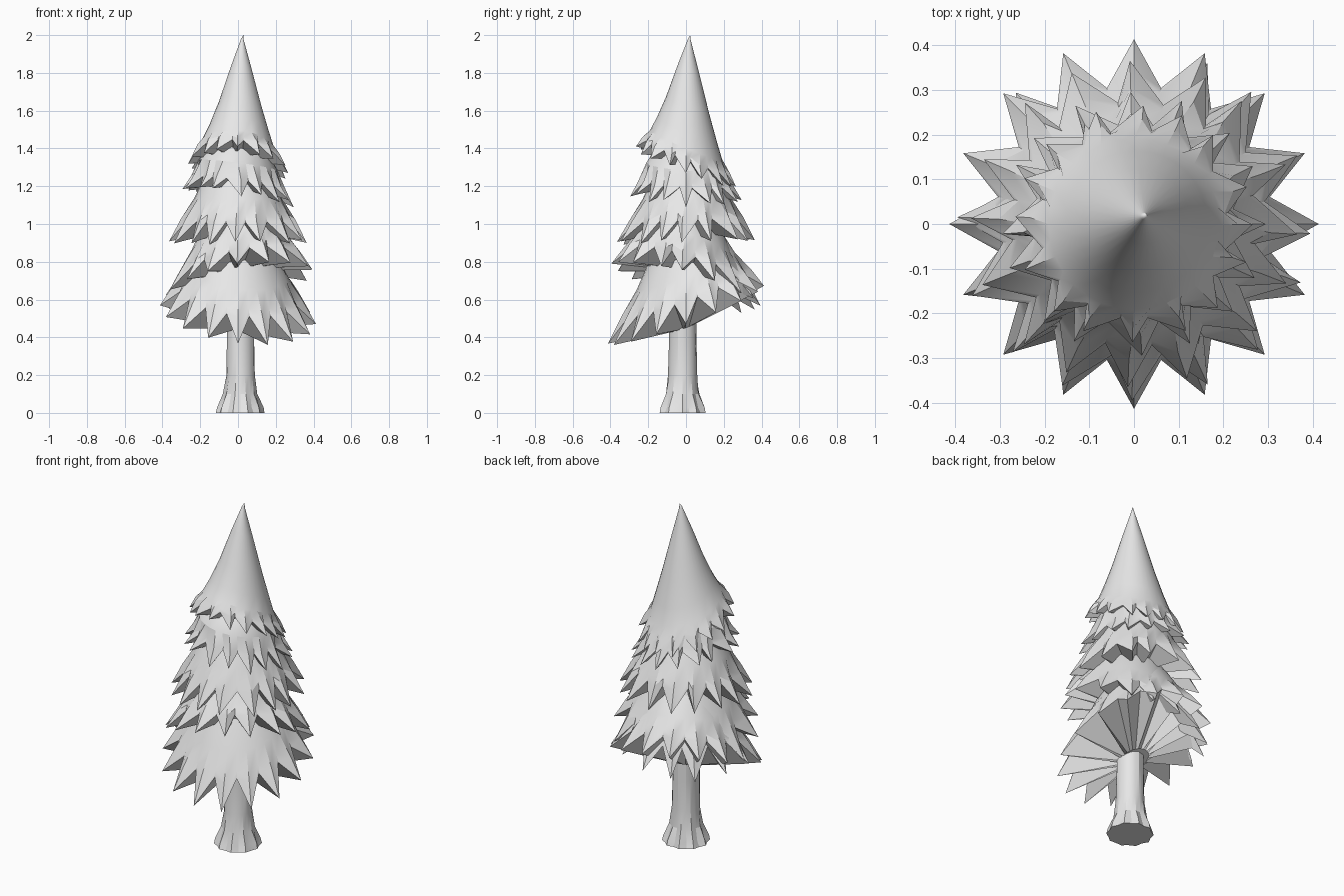
import bpy, bmesh, math, random

random.seed(4)
default_cube = bpy.data.objects.get("Cube")
if default_cube:
    bpy.data.objects.remove(default_cube)

grey = bpy.data.materials.new("plain_grey")
grey.use_nodes = True
colour = (0.8, 0.8, 0.8, 1)
grey.diffuse_color = colour
grey.node_tree.nodes["Principled BSDF"].inputs["Base Color"].default_value = colour


def skin(name, rings, top=None, bottom=None):
    """Join equal rings of points with quads and close the two ends."""
    bm = bmesh.new()
    loops = [[bm.verts.new(p) for p in ring] for ring in rings]
    count = len(loops[0])
    for low, high in zip(loops, loops[1:]):
        for i in range(count):
            j = (i + 1) % count
            bm.faces.new((low[i], low[j], high[j], high[i]))
    for loop, point in ((loops[0], bottom), (loops[-1], top)):
        if point is None:
            bm.faces.new(loop)
        else:
            tip = bm.verts.new(point)
            for i in range(count):
                bm.faces.new((loop[i], loop[(i + 1) % count], tip))
    bmesh.ops.recalc_face_normals(bm, faces=bm.faces)
    mesh = bpy.data.meshes.new(name)
    bm.to_mesh(mesh)
    bm.free()
    mesh.materials.append(grey)
    obj = bpy.data.objects.new(name, mesh)
    bpy.context.collection.objects.link(obj)
    bpy.ops.object.select_all(action='DESELECT')
    obj.select_set(True)
    bpy.context.view_layer.objects.active = obj
    bpy.ops.object.shade_smooth_by_angle(angle=math.radians(20))


TEETH = 16
SKIRT = [(0.63, 0.23), (0.48, 0.35), (0.25, 0.47)]


def tier(name, radius, z, tilt, tooth, valley, profile, hub, top, jitter=0.0, lean=(0, 0)):
    """Skirt of pointed teeth; profile and hub give radius factor and rise."""
    def point(angle, r, rise, shift=0):
        x, y = r * radius * math.cos(angle), r * radius * math.sin(angle)
        return (x + lean[0] * shift, y + lean[1] * shift,
                z + rise + tilt[0] * x + tilt[1] * y)

    angles = [math.pi * i / TEETH for i in range(2 * TEETH)]
    edge, shoulder = [], []
    for i, a in enumerate(angles):
        a += random.uniform(-jitter, jitter)
        if i % 2 == 0:
            edge.append(point(a, 1, random.uniform(-jitter, jitter) * 0.2))
            shoulder.append(point(a, valley + 0.08, tooth * 1.05))
        else:
            edge.append(point(a, valley, tooth))
            shoulder.append(point(a, valley - 0.03, tooth * 1.35))
    under = [point(a, *hub) for a in angles]
    upper = [[point(a, r, rise, n / len(profile)) for a in angles]
             for n, (r, rise) in enumerate(profile)]
    skin(name, [under, edge, shoulder] + upper,
         top=(lean[0], lean[1], z + top), bottom=(0, 0, z + hub[1]))


# Foliage skirts, from the ground up
tier("bottom_branches", 0.413, 0.52, (-0.12, 0.37), 0.11, 0.75, SKIRT, (0.19, -0.06), 0.5)
tier("lower_branches", 0.395, 0.67, (0.2, -0.28), 0.11, 0.75, SKIRT, (0.3, 0.06), 0.5, 0.06)
tier("middle_branches", 0.365, 0.91, (0.0, 0.04), 0.11, 0.75, SKIRT, (0.3, 0.05), 0.5, 0.07)
tier("upper_branches", 0.295, 1.14, (-0.13, -0.07), 0.08, 0.76,
     [(0.71, 0.17), (0.57, 0.24), (0.3, 0.32)], (0.35, 0.05), 0.36, 0.08)

# Tall pointed crown
tier("crown", 0.265, 1.295, (-0.1, -0.4), 0.065, 0.8,
     [(0.72, 0.125), (0.6, 0.205), (0.43, 0.335), (0.215, 0.525), (0.03, 0.68)],
     (0.4, 0.03), 0.705, 0.08, (0.028, 0.022))

# Trunk with a flared, ridged foot
SIDES = 20
trunk_rings = []
for height, radius, ridge in [(0, 0.122, 0.006), (0.03, 0.112, 0.009), (0.1, 0.088, 0.003),
                              (0.2, 0.075, 0), (0.38, 0.073, 0), (0.6, 0.07, 0)]:
    ring = []
    for i in range(SIDES):
        a = math.tau * i / SIDES
        r = radius + ridge * (-1) ** i + random.uniform(-0.003, 0.003)
        ring.append((0.013 + r * math.cos(a), -0.018 + r * math.sin(a), height))
    trunk_rings.append(ring)
skin("trunk", trunk_rings)
